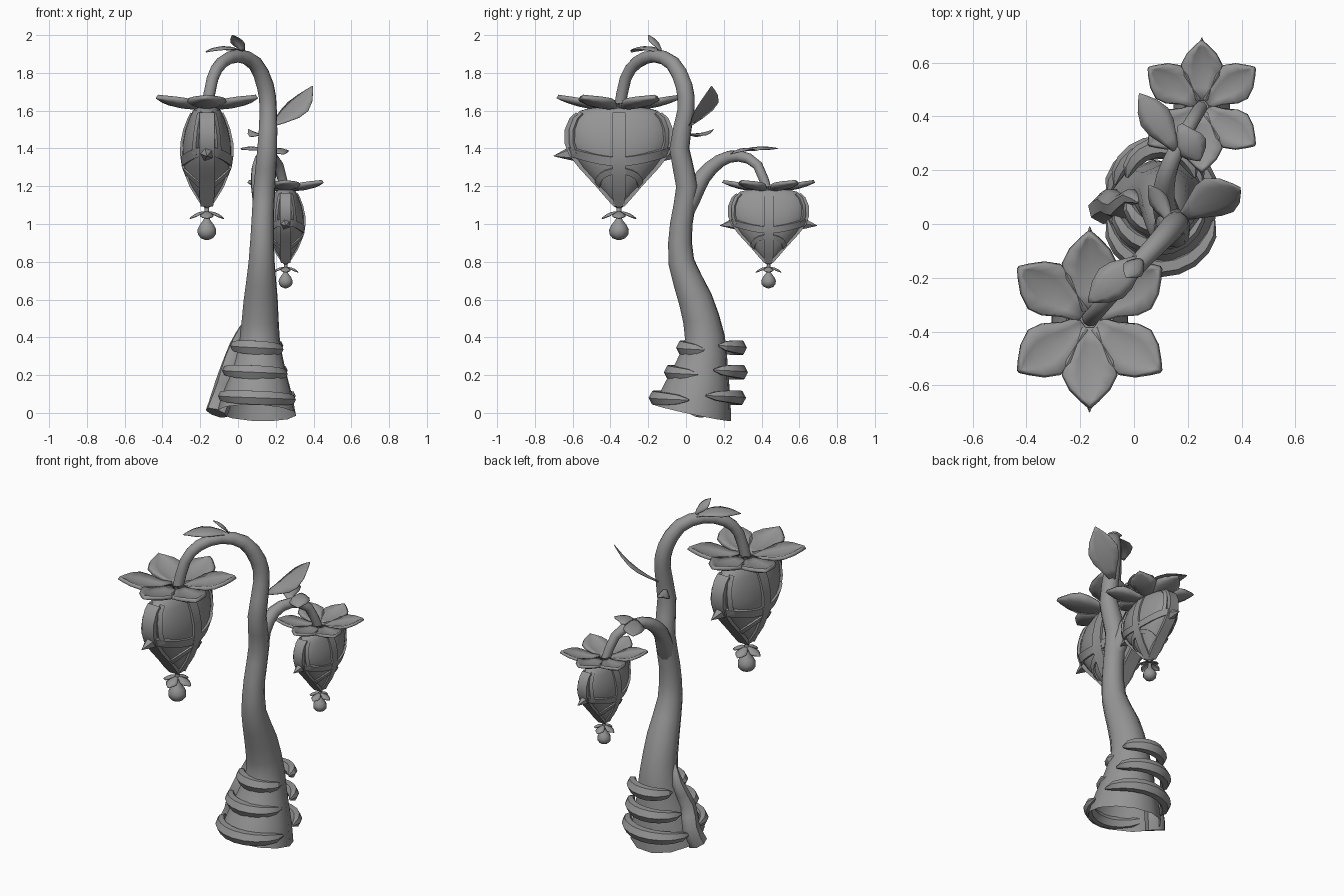
import bpy, bmesh, math
from mathutils import Vector as V

if "Cube" in bpy.data.objects:
    bpy.data.objects.remove(bpy.data.objects["Cube"])

grey = bpy.data.materials.new("plain_grey")
grey.diffuse_color = (0.3, 0.3, 0.3, 1)
grey.use_nodes = True
grey.node_tree.nodes["Principled BSDF"].inputs["Base Color"].default_value = grey.diffuse_color


def add(name, verts, faces, angle=40, thick=0):
    me = bpy.data.meshes.new(name)
    me.from_pydata([tuple(v) for v in verts], [], faces)
    bm = bmesh.new()
    bm.from_mesh(me)
    bmesh.ops.recalc_face_normals(bm, faces=bm.faces)
    bm.to_mesh(me)
    bm.free()
    me.materials.append(grey)
    ob = bpy.data.objects.new(name, me)
    bpy.context.collection.objects.link(ob)
    bpy.ops.object.select_all(action='DESELECT')
    ob.select_set(True)
    bpy.context.view_layer.objects.active = ob
    bpy.ops.object.shade_smooth_by_angle(angle=math.radians(angle))
    if thick:
        m = ob.modifiers.new("thickness", 'SOLIDIFY')
        m.thickness, m.offset = thick, 0
    return ob


def skin(rings, closed=False, caps=True):
    """Join equal rings of points into faces."""
    n, k = len(rings[0]), len(rings)
    faces = [(i * n + j, i * n + (j + 1) % n, (i + 1) % k * n + (j + 1) % n, (i + 1) % k * n + j)
             for i in range(k if closed else k - 1) for j in range(n)]
    if caps and not closed:
        faces += [tuple(range(n)), tuple(range((k - 1) * n, k * n))]
    return [p for r in rings for p in r], faces


def smooth_path(pts, steps=2):
    out = []
    for i in range(len(pts) - 1):
        a, b, c, d = (V(pts[min(max(j, 0), len(pts) - 1)]) for j in range(i - 1, i + 3))
        for s in range(steps):
            t = s / steps
            out.append(b + (c - a) * t / 2 + (2 * a - 5 * b + 4 * c - d) * t * t / 2
                       + (3 * b - a - 3 * c + d) * t ** 3 / 2)
    return out + [V(pts[-1])]


def tube(name, pts, sides=10, caps=True, squash=1.0, up=(0.6, -0.75, 0.1), angle=50):
    """Tube along (x, y, z, radius) points."""
    rings = []
    for i, p in enumerate(pts):
        t = (V(pts[min(i + 1, len(pts) - 1)][:3]) - V(pts[max(i - 1, 0)][:3])).normalized()
        a = t.cross(V(up)).normalized()
        b = t.cross(a)
        rings.append([V(p[:3]) + p[3] * (a * squash * math.cos(w) + b * math.sin(w))
                      for w in (math.tau * j / sides for j in range(sides))])
    return add(name, *skin(rings, caps=caps), angle=angle)


def blade(name, base, tip, width, side, bend=0.02, fold=0.02, thick=0.004, neck=0.15):
    """Pointed leaf or petal, bent along its length and folded on its midline."""
    base, tip = V(base), V(tip)
    d = tip - base
    s = (V(side) - d * V(side).dot(d) / d.length_squared).normalized()
    n = d.cross(s).normalized()
    if n.z < 0:
        n = -n
    rows = [(0, neck), (0.2, 0.5), (0.42, 0.9), (0.6, 1), (0.78, 0.72), (0.92, 0.3), (1, 0.02)]
    verts, faces = [], []
    for t, w in rows:
        c = base + d * t + n * bend * 4 * t * (1 - t)
        verts += [c + s * width / 2 * w * u + n * fold * w * abs(u) ** 2 for u in (-1, -0.5, 0, 0.5, 1)]
    for i in range(len(rows) - 1):
        faces += [(i * 5 + j, i * 5 + j + 1, i * 5 + j + 6, i * 5 + j + 5) for j in range(4)]
    return add(name, verts, faces, 45, thick)


# Trunk with its drooping arch, open at the foot
trunk = [(.10, .035, 0, .21), (.105, .06, .12, .18), (.11, .085, .25, .14), (.115, .1, .4, .107),
         (.12, .05, .6, .092), (.125, -.025, .8, .07), (.13, -.025, 1, .06), (.14, .005, 1.2, .058),
         (.155, -.035, 1.4, .053), (.16, 0, 1.6, .046), (.145, -.01, 1.73, .046), (.09, -.07, 1.85, .04),
         (0, -.165, 1.89, .035), (-.085, -.26, 1.855, .033), (-.135, -.32, 1.77, .031), (-.162, -.35, 1.62, .031)]


def path4(pts):
    return [tuple(a) + (b.x,) for a, b in zip(smooth_path([p[:3] for p in pts]),
                                              smooth_path([(p[3], 0, 0) for p in pts]))]


tube("trunk", path4(trunk), 12, caps=False)
branch = [(.135, -.02, 1.02, .04), (.125, .03, 1.14, .05), (.11, .09, 1.25, .043), (.12, .18, 1.335, .036),
          (.16, .28, 1.36, .03), (.215, .38, 1.31, .027), (.25, .435, 1.16, .025)]
tube("branch", path4(branch), 10, up=(0.85, -0.5, 0.1))

# Tapered crescents hugging the foot of the trunk, front and back
for x, y, z, r in [(.1, .035, .08, .195), (.09, .08, .215, .16), (.1, .11, .345, .125)]:
    for sgn in (-1, 1):
        cy = y + (.05 if sgn > 0 else .0)
        pts = []
        for i in range(11):
            u = i / 5 - 1
            a = math.radians(84 * u)
            pts.append((x + r * math.sin(a) * 1.02, cy + sgn * r * math.cos(a),
                        z + .012 * u * sgn, .006 + .036 * (1 - u * u) ** 0.5))
        tube("foot_crescent", pts, 6, squash=.9, up=(0, 0, 1), angle=30)

# Wavy root down the left side
tube("side_root", path4([(.02, .08, .46, .008), (-.01, .10, .36, .035), (-.05, .06, .22, .05),
                         (-.08, .08, .1, .06), (-.115, .05, 0, .06)]), 7, up=(1, 0, 0), squash=.9)

# Heart shaped fruit: height, half width (y), half depth (x), measured from the top rim
PROFILE = [(-.535, .015, .012), (-.52, .035, .03), (-.42, .12, .09), (-.32, .212, .13), (-.25, .265, .14),
           (-.19, .287, .138), (-.12, .285, .123), (-.06, .26, .1), (-.02, .215, .08)]


def surf(a, z, k=1.0):
    for (z0, w0, d0), (z1, w1, d1) in zip(PROFILE, PROFILE[1:]):
        if z <= z1 or z1 == PROFILE[-1][0]:
            t = (z - z0) / (z1 - z0)
            return V(((d0 + (d1 - d0) * t) * k * math.cos(a), (w0 + (w1 - w0) * t) * k * math.sin(a), z))


def rib(name, path, hw, place, closed=False):
    """Raised band following (angle, height) points over the fruit."""
    rings, n = [], len(path)
    for i, (a, z) in enumerate(path):
        p = surf(a, z)
        nor = (surf(a + .02, z) - surf(a - .02, z)).cross(surf(a, z + .01) - surf(a, z - .01)).normalized()
        q0 = path[(i - 1) % n] if closed else path[max(i - 1, 0)]
        q1 = path[(i + 1) % n] if closed else path[min(i + 1, n - 1)]
        s = nor.cross(surf(*q1) - surf(*q0)).normalized() * min(hw, .008 + .9 * math.hypot(p.x, p.y))
        rings.append([place(p + s * u + nor * h) for u, h in ((-1, .002), (1, .002), (1, -.03), (-1, -.03))])
    add(name, *skin(rings, closed), angle=30)


def fruit(cx, cy, cz, k):
    def place(p):
        return V((cx, cy, cz)) + V(p) * k

    # Body with a rounded, closed top
    rows = [(z, w * .95, d * .93) for z, w, d in PROFILE] + [(.0, .13, .05), (-.01, .02, .02)]
    rings = [[place((d * math.cos(a), w * math.sin(a), z)) for a in (math.tau * j / 24 for j in range(24))]
             for z, w, d in rows]
    add("fruit_body", *skin(rings), angle=60)
    # Upright, girdling and lobe ribs
    zs = [-.525, -.47, -.42, -.37, -.32, -.25, -.19, -.12, -.06, -.03]
    for q in range(4):
        rib("fruit_upright_rib", [(q * math.pi / 2, z) for z in zs], .034 if q % 2 == 0 else .04, place)
        a = math.radians((62, 118, 242, 298)[q])
        rib("fruit_lobe_rib", [(a, z) for z in zs[5:]], .014, place)
    for z, rise, hw in ((-.235, -.055, .024), (-.43, .09, .017)):
        loop = [(a, z + rise * math.cos(a) ** 2) for a in (math.tau * j / 32 for j in range(32))]
        rib("fruit_girdle_rib", loop, hw, place, True)
    # Side spikes
    for s in (-1, 1):
        tube("fruit_spike", [tuple(place((0, s * .24, -.245))) + (.045 * k,),
                             tuple(place((0, s * .345, -.26))) + (.002 * k,)], 5, up=(0, 0, 1), angle=20)
    # Crown of six petals
    for deg in (-36, 36, 90, 144, 216, 270):
        c, s = math.cos(math.radians(deg)), math.sin(math.radians(deg))
        blade("crown_petal", place((c * .03, s * .03, .0)), place((c * .325, s * .325, .055)),
              .2 * k, (-s, c, 0), bend=-.022 * k, fold=.025 * k, thick=.022 * k, neck=.3)
    # Stem, small collar and hanging drop below the fruit
    bulb = [(-.52, .012), (-.585, .014), (-.6, .02), (-.625, .04), (-.65, .052), (-.675, .05), (-.695, .034),
            (-.705, .008)]
    tube("hanging_drop", [tuple(place((0, 0, z))) + (r * k,) for z, r in bulb], 10, up=(1, 0, 0))
    for q in range(4):
        c, s = round(math.cos(q * math.pi / 2)), round(math.sin(q * math.pi / 2))
        blade("drop_collar", place((c * .004, s * .004, -.555)), place((c * .09, s * .09, -.592)),
              .07 * k, (-s, c, 0), bend=.01 * k, fold=-.012 * k, thick=.006 * k, neck=.4)


fruit(-.165, -.355, 1.62, 1)
fruit(.252, .437, 1.185, .745)

# Leaves: base, tip, width, side direction, bend
for b, t, w, s, bend in [((.04, -.12, 1.9), (-.17, -.29, 1.91), .14, (.6, -.75, 0), .035),
                         ((.03, -.13, 1.91), (-.03, -.2, 2.0), .08, (.7, -.6, .2), .015),
                         ((.17, .02, 1.52), (.395, .135, 1.73), .17, (.3, -.75, -.45), -.02),
                         ((.14, .0, 1.48), (.055, .145, 1.5), .07, (.8, .5, .1), -.01),
                         ((.16, .27, 1.385), (.02, .485, 1.4), .12, (.85, .5, 0), .015),
                         ((.17, .37, 1.39), (.245, .235, 1.37), .12, (.9, .45, .1), .02)]:
    blade("leaf", b, t, w, s, bend, fold=-.015)
